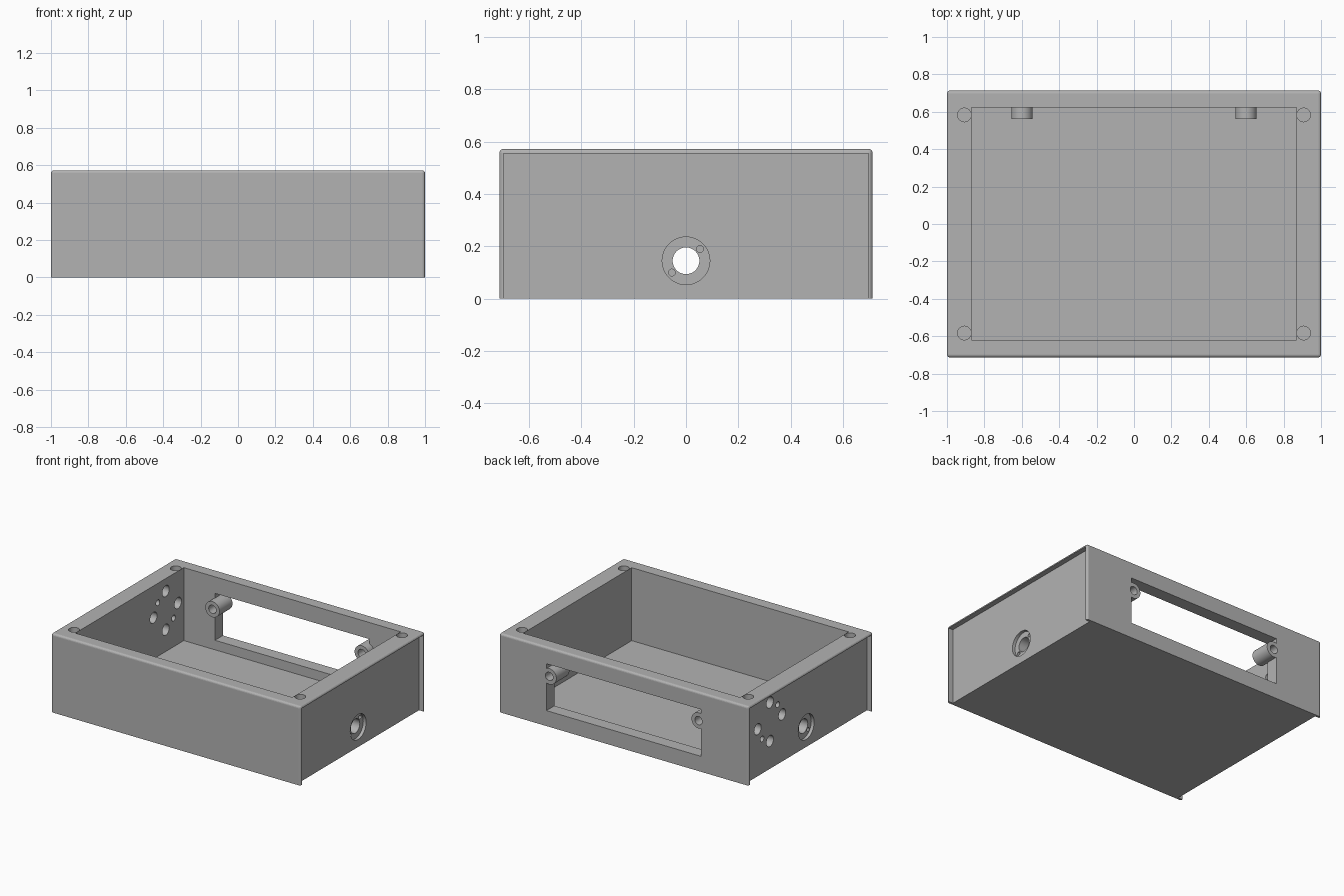
import bpy, math
from mathutils import Vector

if "Cube" in bpy.data.objects:
    bpy.data.objects.remove(bpy.data.objects["Cube"], do_unlink=True)

grey = bpy.data.materials.new("plain grey")
grey.use_nodes = True
colour = (0.45, 0.45, 0.45, 1)
grey.diffuse_color = colour
grey.node_tree.nodes["Principled BSDF"].inputs["Base Color"].default_value = colour


def box(name, low, high):
    low, high = Vector(low), Vector(high)
    bpy.ops.mesh.primitive_cube_add(size=1, location=(low + high) / 2)
    ob = bpy.context.object
    ob.name = name
    ob.scale = high - low
    bpy.ops.object.transform_apply(location=True, scale=True)
    ob.data.materials.append(grey)
    return ob


def rod(name, start, end, radius):
    start, end = Vector(start), Vector(end)
    axis = end - start
    bpy.ops.mesh.primitive_cylinder_add(vertices=48, radius=radius, depth=axis.length,
                                        location=(start + end) / 2,
                                        rotation=axis.to_track_quat('Z', 'Y').to_euler())
    ob = bpy.context.object
    ob.name = name
    ob.data.materials.append(grey)
    return ob


def apply(ob, mod):
    bpy.context.view_layer.objects.active = ob
    bpy.ops.object.modifier_apply(modifier=mod.name)


def combine(ob, tool, operation='DIFFERENCE'):
    mod = ob.modifiers.new("combine", 'BOOLEAN')
    mod.operation, mod.solver, mod.object = operation, 'EXACT', tool
    apply(ob, mod)
    bpy.data.objects.remove(tool, do_unlink=True)


# Outer block, rounded on every edge except the bottom ones
case = box("enclosure", (-1, -0.713, 0), (1, 0.713, 0.572))
weights = case.data.attributes.new("bevel_weight_edge", 'FLOAT', 'EDGE')
for edge in case.data.edges:
    top = max(case.data.vertices[v].co.z for v in edge.vertices)
    weights.data[edge.index].value = 1 if top > 0.1 else 0
bevel = case.modifiers.new("round", 'BEVEL')
bevel.limit_method, bevel.width, bevel.segments = 'WEIGHT', 0.015, 4
apply(case, bevel)

# Open cavity and rear window
combine(case, box("cavity", (-0.87, -0.621, 0.043), (0.87, 0.622, 1)))
combine(case, box("window", (-0.62, 0.5, 0.112), (0.62, 1, 0.452)))

# Sunken side panels with a round connector seat in each
for s in (-1, 1):
    combine(case, box("side_panel", (min(s * 0.964, s * 1.2), -0.697, -0.1),
                      (max(s * 0.964, s * 1.2), 0.697, 0.555)))
    combine(case, rod("seat", (s * 0.941, 0, 0.145), (s * 1.2, 0, 0.145), 0.091))
    combine(case, rod("seat_bore", (s * 0.8, 0, 0.145), (s * 1.2, 0, 0.145), 0.051))
    for side in (-1, 1):
        y, z = 0.054 * side, 0.145 + 0.045 * side
        combine(case, rod("seat_screw", (s * 0.9, y, z), (s * 1.2, y, z), 0.013))

# Ring of holes through one side
for i in range(4):
    a = i * math.pi / 2
    y, z = 0.415 + 0.14 * math.cos(a), 0.341 + 0.14 * math.sin(a)
    combine(case, rod("large_hole", (-0.8, y, z), (-1.2, y, z), 0.04))
for s in (-1, 1):
    y, z = 0.415 + 0.09 * s, 0.341 - 0.09 * s
    combine(case, rod("small_hole", (-0.8, y, z), (-1.2, y, z), 0.021))

# Tubular bosses at the window ends, and lid screw holes
for s in (-1, 1):
    x = s * 0.599
    combine(case, rod("boss", (x, 0.562, 0.365), (x, 0.711, 0.365), 0.057), 'UNION')
    combine(case, rod("boss_hole", (x, 0.5, 0.365), (x, 0.8, 0.365), 0.03))
    for y in (-0.583, 0.583):
        combine(case, rod("screw_hole", (s * 0.907, y, 0.41), (s * 0.907, y, 0.7), 0.0365))

bpy.ops.object.select_all(action='DESELECT')
case.select_set(True)
bpy.context.view_layer.objects.active = case
bpy.ops.object.shade_smooth_by_angle(angle=math.radians(10))
